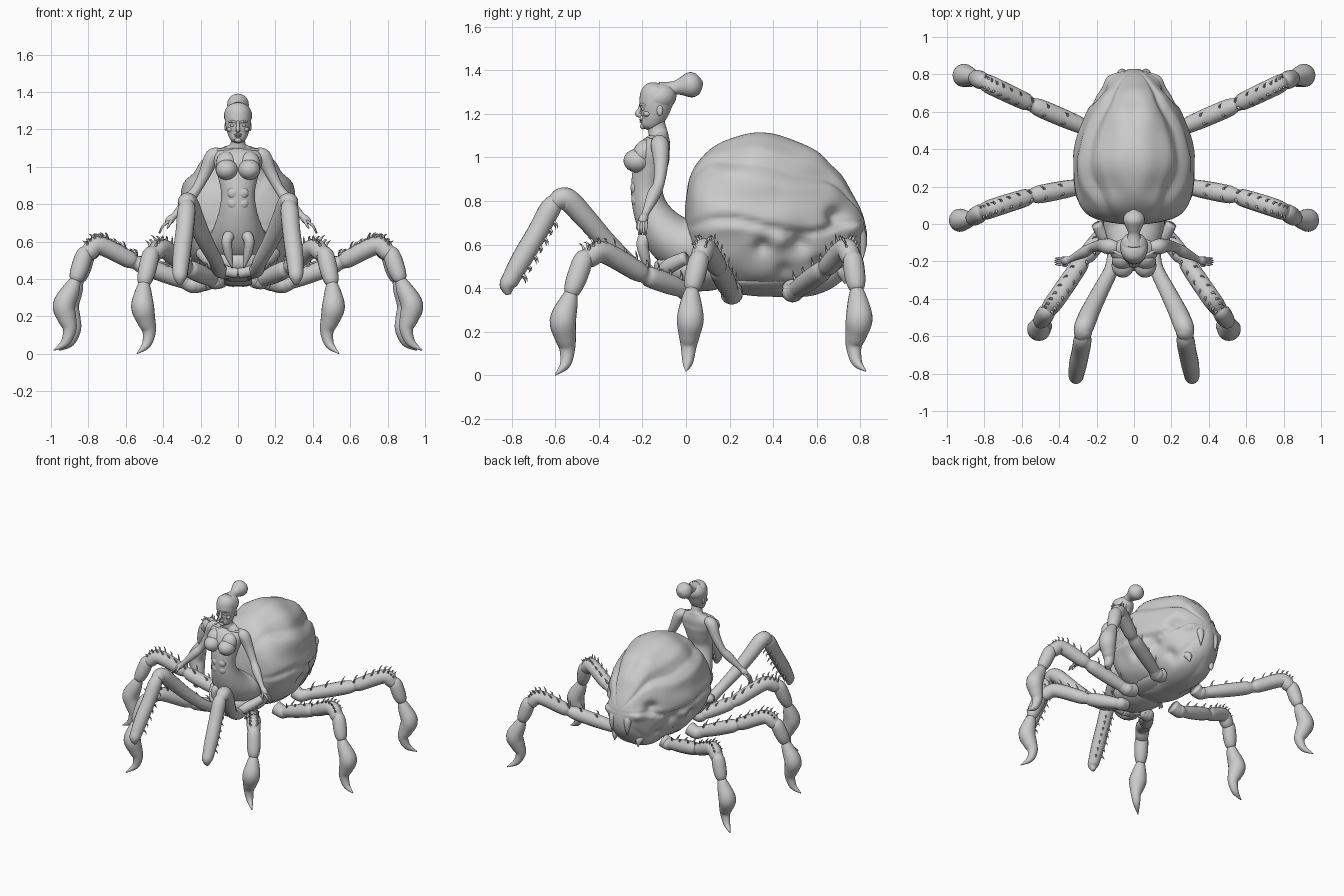
import bpy, bmesh, math
from mathutils import Vector, Matrix, noise

X = Vector((1, 0, 0))
Y = Vector((0, 1, 0))
Z = Vector((0, 0, 1))


def spline(keys, steps):
    """Catmull-Rom through tuples of any length."""
    out, last = [], len(keys) - 1
    for i in range(last):
        p = [keys[max(0, min(last, i + k))] for k in (-1, 0, 1, 2)]
        for s in range(steps):
            t = s / steps
            out.append([0.5 * (2 * b + (c - a) * t + (2 * a - 5 * b + 4 * c - d) * t * t
                               + (3 * b - a - 3 * c + d) * t ** 3) for a, b, c, d in zip(*p)])
    return out + [list(keys[-1])]


def loft(bm, keys, ref=X, n=16, steps=5, axis=None):
    """Skin of elliptical rings; key = x, y, z, side radius[, other radius]."""
    pts = spline([k if len(k) == 5 else (*k, k[3]) for k in keys], steps)
    rings = []
    for i, p in enumerate(pts):
        t = axis or Vector(pts[min(i + 1, len(pts) - 1)][:3]) - Vector(pts[max(i - 1, 0)][:3])
        t = t.normalized()
        s = (ref - t * ref.dot(t)).normalized()
        u = s.cross(t)
        ra, rb = max(p[3], .001), max(p[4], .001)
        rings.append([bm.verts.new(Vector(p[:3]) + s * ra * math.cos(q * math.tau / n)
                                   + u * rb * math.sin(q * math.tau / n)) for q in range(n)])
    for r0, r1 in zip(rings, rings[1:]):
        for q in range(n):
            bm.faces.new((r0[q], r0[(q + 1) % n], r1[(q + 1) % n], r1[q]))
    bm.faces.new(rings[0])
    bm.faces.new(rings[-1])


def ball(bm, loc, scale, rot=(0, 'X')):
    m = Matrix.Translation(loc) @ Matrix.Rotation(rot[0], 4, rot[1]) @ Matrix.Diagonal((*scale, 1))
    bmesh.ops.create_uvsphere(bm, u_segments=20, v_segments=12, radius=1, matrix=m)


def finish(name, bm, mirror=False):
    bmesh.ops.recalc_face_normals(bm, faces=bm.faces)
    for f in bm.faces:
        f.smooth = True
    me = bpy.data.meshes.new(name)
    bm.to_mesh(me)
    bm.free()
    ob = bpy.data.objects.new(name, me)
    bpy.context.collection.objects.link(ob)
    if mirror:
        ob.modifiers.new("Mirror", 'MIRROR')
    return ob


# Abdomen: big egg with lengthwise folds and carved pits
bm = bmesh.new()
egg = [(-.005, .73, .03, .04), (.015, .735, .16, .165), (.06, .735, .25, .25), (.15, .73, .298, .325),
       (.3, .735, .318, .365), (.45, .725, .3, .36), (.58, .70, .255, .33),
       (.68, .68, .2, .27), (.76, .655, .135, .185), (.81, .64, .075, .1), (.83, .63, .02, .03)]
loft(bm, [(0, *k) for k in egg], X, 128, 10, Y)
bmesh.ops.recalc_face_normals(bm, faces=bm.faces)
bm.normal_update()
pits = [(.35, .59, .035, .045), (.53, .6, .035, .06), (.69, .73, .045, .05),
        (.45, .48, .02, .05), (.62, .5, .025, .05), (.44, .62, -.018, .05), (.77, .68, -.02, .04)]
moves = []
for v in bm.verts:
    x, y, z = abs(v.co.x), v.co.y, v.co.z
    # angle around the body, measured on the egg so that folds converge at the ends
    ang = math.atan2(x, z - .70)
    fade = min(1, max(0, y * 6)) * min(1, max(0, (.83 - y) * 6))
    warp = noise.noise(Vector((x * 3, y * 2.5, z * 3)))
    groove = max(0, 1 - 2.2 * abs(math.sin(ang * 3.3 + warp * 1.2 + .9 * (y - .3) ** 2 + .9)))
    d = (.006 - .022 * groove) * fade * (1 if z > .65 else .4)
    d += .018 * noise.noise(Vector((x * 7 + 5, y * 5, z * 8))) * fade
    for py, pz, dep, r in pits:
        if x > .05:
            d -= dep * math.exp(-((y - py) ** 2 + (z - pz) ** 2) / (r * r) * 1.6)
    moves.append((v, v.normal * d))
for v, m in moves:
    v.co += m
finish("abdomen", bm)

# Spinneret fangs at the rear
bm = bmesh.new()
loft(bm, [(.05, .74, .68, .04), (.06, .79, .65, .035), (.065, .81, .6, .02), (.065, .81, .53, .002)], X, 12)
loft(bm, [(.09, .67, .5, .04), (.1, .715, .47, .028), (.1, .73, .42, .002)], X, 12)
finish("spinnerets", bm, True)

# Thorax under the waist
bm = bmesh.new()
ball(bm, (0, .06, .49), (.18, .21, .105))
ball(bm, (0, .33, .44), (.19, .24, .065))
finish("thorax", bm)

# Human torso sweeping back into the thorax
bm = bmesh.new()
torso = [(.14, .57, .13, .13), (.03, .585, .165, .14), (-.055, .62, .15, .12), (-.12, .685, .125, .1),
         (-.165, .77, .1, .08), (-.18, .86, .09, .072), (-.165, .95, .108, .078),
         (-.15, 1.02, .128, .078), (-.13, 1.07, .125, .06), (-.125, 1.1, .08, .045),
         (-.13, 1.12, .042, .043), (-.14, 1.17, .038, .04), (-.14, 1.2, .036, .036)]
loft(bm, [(0, *k) for k in torso], X, 40, 6)
finish("torso", bm)

# Chest, collar and belly forms
bm = bmesh.new()
ball(bm, (.06, -.222, .985), (.06, .065, .055))
ball(bm, (.062, -.195, 1.02), (.056, .048, .065), (-.4, 'X'))
loft(bm, [(.01, -.165, 1.092, .006), (.06, -.168, 1.094, .008), (.12, -.138, 1.088, .008)], Z, 10)
for y, z in ((-.222, .91), (-.232, .86), (-.228, .805)):
    ball(bm, (.026, y, z), (.032, .023, .032))
finish("chest_forms", bm, True)

# Mouth claws at the base of the torso
bm = bmesh.new()
loft(bm, [(.04, -.12, .63, .03), (.045, -.18, .635, .03), (.06, -.2, .6, .028),
          (.05, -.185, .53, .022), (.03, -.17, .46, .004)], X, 14)
loft(bm, [(.2, 0, .54, .03), (.15, -.08, .5, .035), (.08, -.12, .45, .03), (0, -.13, .43, .028)], Z, 14)
finish("mouth_claws", bm, True)

# Head
bm = bmesh.new()
head = [(-.188, 1.132, .012, .012), (-.18, 1.145, .034, .032), (-.16, 1.17, .052, .052),
        (-.145, 1.21, .064, .066), (-.138, 1.25, .07, .077), (-.13, 1.29, .071, .078),
        (-.125, 1.32, .058, .064), (-.12, 1.338, .02, .025)]
loft(bm, [(0, *k) for k in head], X, 32, 6)
loft(bm, [(0, -.206, 1.245, .008), (0, -.213, 1.22, .009), (0, -.222, 1.2, .012), (0, -.205, 1.19, .01)], X, 12)
ball(bm, (0, -.202, 1.173), (.022, .013, .006))
ball(bm, (0, -.2, 1.163), (.019, .013, .006))
ball(bm, (0, -.197, 1.143), (.018, .014, .014))
finish("head", bm)

# Eyes, brows, cheeks, ears
bm = bmesh.new()
ball(bm, (.028, -.196, 1.222), (.014, .01, .008))
loft(bm, [(.01, -.21, 1.237, .005), (.03, -.205, 1.244, .006), (.052, -.184, 1.24, .004)], Z, 8)
ball(bm, (.04, -.178, 1.2), (.02, .018, .014))
ball(bm, (.065, -.12, 1.215), (.008, .014, .024))
finish("face_features", bm, True)

# Hair cap and bun
bm = bmesh.new()
ball(bm, (0, -.122, 1.275), (.076, .08, .066), (.35, 'X'))
loft(bm, [(0, -.11, 1.3, .05), (0, -.055, 1.318, .032), (0, -.025, 1.325, .04), (0, .02, 1.333, .058),
          (0, .055, 1.34, .045), (0, .077, 1.345, .008)], X, 24)
finish("hair_bun", bm)

# Arms and hands
bm = bmesh.new()
loft(bm, [(.09, -.125, 1.07, .03), (.135, -.12, 1.055, .042), (.175, -.115, .97, .033),
          (.222, -.125, .88, .026), (.265, -.15, .825, .03), (.335, -.185, .745, .017),
          (.36, -.195, .72, .022), (.38, -.2, .7, .016)], Y, 18)
for i in range(4):
    o = (i - 1.5) * .01
    loft(bm, [(.37, -.197 + o, .708, .008), (.4, -.2 + o * 1.1, .685, .007),
              (.425 - abs(o) * .4, -.2 + o * 1.1, .645, .003)], Y, 8)
loft(bm, [(.355, -.205, .722, .009), (.365, -.222, .695, .008), (.38, -.225, .67, .003)], X, 8)
finish("arms", bm, True)


def spikes(bm, path, side, lift, count, size):
    """Two rows of thorns along a leg path."""
    pts = spline(path, count)
    for i in range(1, len(pts) - 1):
        p, t = Vector(pts[i]), (Vector(pts[i + 1]) - Vector(pts[i])).normalized()
        for s in (-1, 1):
            d = (lift + side * s * .5).normalized()
            a, b = p + d * .035, p + d * (.045 + size * .5) + t * .004
            c = p + d * (.045 + size * (1 if i % 2 else .65)) + t * .02
            loft(bm, [(*a, .009), (*b, .005), (*c, .001)], t, 6, 2)


# Walking legs: hip, mid, knee, shin, ankle, foot bulge, lower foot, hook, tip
legs = {
    "second_legs": [(.12, 0, .39), (.27, -.19, .46), (.4, -.38, .565), (.465, -.47, .53), (.505, -.53, .37),
                    (.51, -.565, .25), (.475, -.545, .12), (.49, -.555, .05), (.54, -.6, .002)],
    "third_legs": [(.24, .21, .37), (.55, .15, .49), (.74, .09, .58), (.82, .06, .53), (.87, .025, .39),
                   (.93, .02, .26), (.9, .012, .13), (.925, .008, .06), (.985, 0, .02)],
    "hind_legs": [(.2, .49, .38), (.55, .64, .49), (.74, .73, .58), (.81, .765, .53), (.855, .785, .39),
                  (.91, .795, .26), (.875, .77, .13), (.9, .785, .06), (.955, .825, .02)]}
for name, pts in legs.items():
    bm = bmesh.new()
    P = [Vector(p) for p in pts]
    side = (P[2] - P[0]).cross(Z).normalized()
    # hip joint, thigh, knee
    ball(bm, P[0], (.05, .05, .045))
    root = P[0] * .75 + Vector((0, P[0].y * .25, .11))
    loft(bm, [(*root, .05), (*P[0], .045), (*P[0].lerp(P[1], .2), .036)], side)
    loft(bm, [(*P[0], .035), (*P[0].lerp(P[1], .4), .047), (*P[0].lerp(P[1], .85), .048), (*P[1], .037),
              (*P[1].lerp(P[2], .2), .047), (*P[2], .05), (*P[2].lerp(P[3], .7), .047), (*P[3], .038)], side)
    # shin and hooked foot
    loft(bm, [(*P[2].lerp(P[3], .7), .03), (*P[3], .046), (*P[3].lerp(P[4], .5), .048),
              (*P[3].lerp(P[4], .85), .04), (*P[4], .028)], side)
    loft(bm, [(*P[4].lerp(P[3], .1), .026), (*P[4].lerp(P[5], .35), .046), (*P[5], .062, .06),
              (*P[5].lerp(P[6], .55), .05), (*P[6], .036), (*P[7], .024), (*P[8], .003)], side, 20)
    spikes(bm, [p.to_tuple() for p in P[:4]], side, Z, 4, .04)
    finish(name, bm, True)

# Raised front legs
bm = bmesh.new()
side = Vector((.95, .3, 0))
loft(bm, [(.07, -.05, .45, .05), (.1, -.14, .45, .04), (.12, -.24, .5, .038), (.18, -.36, .61, .044),
          (.23, -.46, .72, .05), (.262, -.535, .8, .053), (.275, -.575, .81, .048), (.275, -.61, .78, .036)], side)
loft(bm, [(.27, -.58, .81, .03), (.275, -.62, .77, .048), (.285, -.68, .66, .048), (.3, -.75, .54, .048),
          (.308, -.8, .45, .042), (.31, -.82, .41, .036), (.31, -.815, .37, .012)], side)
ball(bm, (.27, -.57, .81), (.048, .053, .05))
spikes(bm, [(.275, -.63, .75), (.29, -.71, .61), (.308, -.8, .45)], side, Vector((0, .85, -.5)), 4, .035)
finish("front_legs", bm, True)
